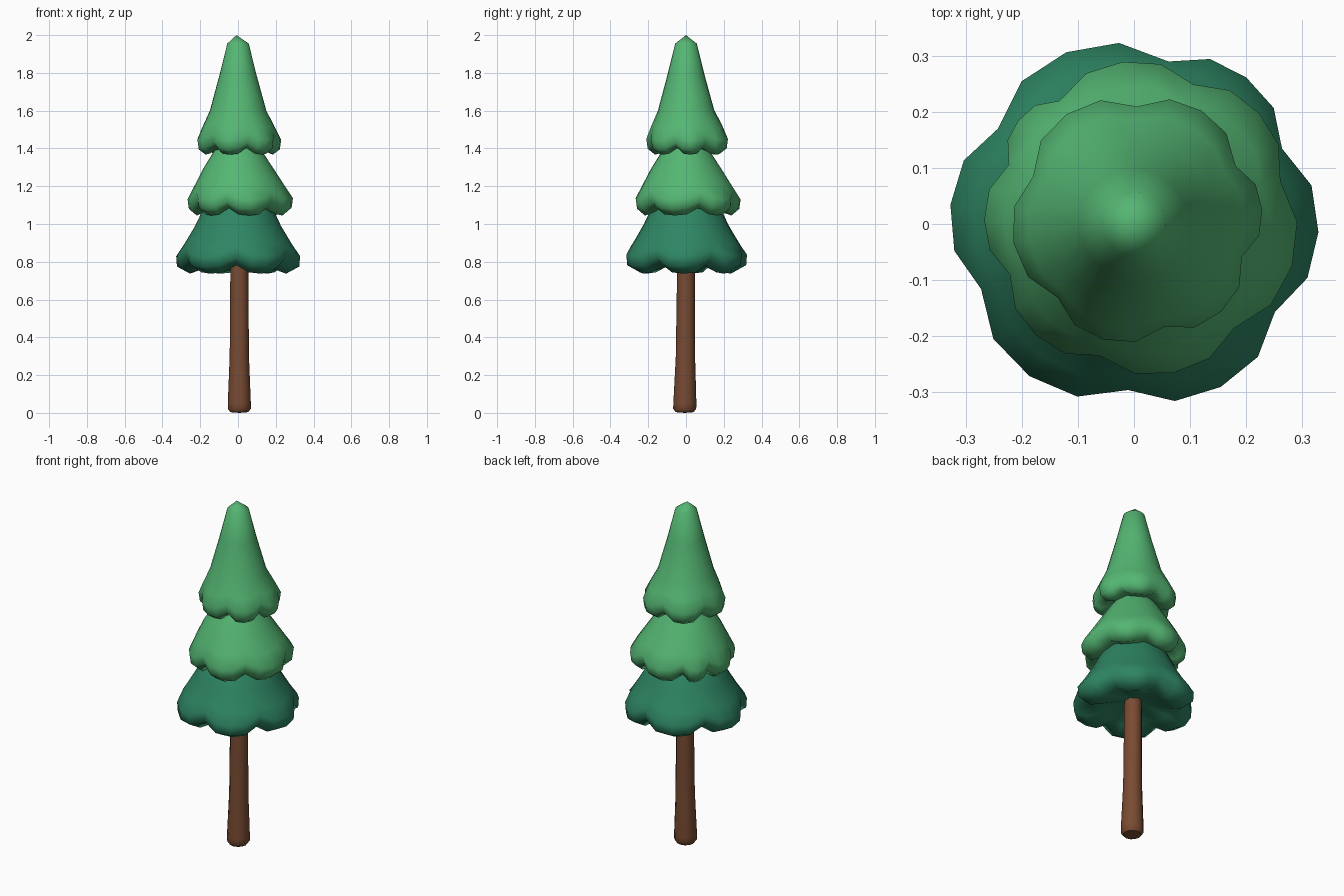
import bpy, bmesh, math

if "Cube" in bpy.data.objects:
    bpy.data.objects.remove(bpy.data.objects["Cube"])


def material(name, rgb):
    m = bpy.data.materials.new(name)
    m.diffuse_color = (*rgb, 1)
    m.use_nodes = True
    m.node_tree.nodes["Principled BSDF"].inputs["Base Color"].default_value = m.diffuse_color
    return m


LIGHT = material("light green", (0.089, 0.468, 0.171))
DARK = material("dark green", (0.027, 0.235, 0.125))
BROWN = material("bark brown", (0.19, 0.07, 0.032))


def build(name, rings, mat, top, bottom, angle):
    """Bridge rings of points (top to bottom) and close both ends to a point."""
    bm = bmesh.new()
    rows = [[bm.verts.new(p) for p in ring] for ring in rings]
    n = len(rows[0])
    for a, b in zip(rows, rows[1:]):
        for i in range(n):
            j = (i + 1) % n
            bm.faces.new((a[i], b[i], b[j], a[j]))
    for row, tip in ((rows[0], top), (rows[-1], bottom)):
        v = bm.verts.new(tip)
        for i in range(n):
            bm.faces.new((row[i], row[(i + 1) % n], v))
    bmesh.ops.recalc_face_normals(bm, faces=bm.faces)
    mesh = bpy.data.meshes.new(name)
    bm.to_mesh(mesh)
    bm.free()
    mesh.materials.append(mat)
    ob = bpy.data.objects.new(name, mesh)
    bpy.context.collection.objects.link(ob)
    bpy.context.view_layer.objects.active = ob
    ob.select_set(True)
    bpy.ops.object.shade_smooth_by_angle(angle=math.radians(angle))
    ob.select_set(False)


def tier(name, notches, profile, top, bottom, centre, depth, lift, mat):
    """Scalloped foliage skirt; profile rows are (radius, z, scallop weight)."""
    rings = []
    for r, z, w in profile:
        ring = []
        for i, a0 in enumerate(notches):
            a1 = notches[i + 1] if i + 1 < len(notches) else notches[0] + 360
            for k in range(4):
                t = k / 4
                ang = math.radians(a0 + (a1 - a0) * t)
                dip = w * (1 - math.sin(math.pi * t) ** 0.5)
                rad = r * (1 - depth * dip)
                ring.append((centre[0] * w + rad * math.cos(ang),
                             centre[1] * w + rad * math.sin(ang),
                             z + lift * dip))
        rings.append(ring)
    build(name, rings, mat, top, bottom, 80)


# Top cone of foliage
tier("top_foliage", [28, 90, 158, 225, 284, 340],
     [(0.057, 1.955, 0), (0.098, 1.79, 0), (0.15, 1.6, 0.1), (0.194, 1.51, 0.6),
      (0.224, 1.445, 1), (0.217, 1.395, 1), (0.18, 1.367, 1), (0.13, 1.39, 0.5)],
     (-0.008, 0, 2.0), (0, 0, 1.42), (0.005, 0.01), 0.11, 0.035, LIGHT)

# Middle skirt
tier("middle_foliage", [15, 69, 125, 158, 203, 253, 310],
     [(0.08, 1.45, 0), (0.125, 1.39, 0), (0.188, 1.29, 0.15), (0.24, 1.2, 0.6),
      (0.281, 1.13, 1), (0.274, 1.08, 1), (0.232, 1.045, 1), (0.17, 1.07, 0.5)],
     (0, 0, 1.47), (0, 0, 1.12), (0.014, 0.01), 0.09, 0.04, LIGHT)

# Bottom skirt
tier("bottom_foliage", [27, 78, 145, 203, 268, 328],
     [(0.12, 1.15, 0), (0.185, 1.08, 0), (0.228, 0.99, 0.2), (0.288, 0.89, 0.7),
      (0.329, 0.83, 1), (0.325, 0.775, 1), (0.255, 0.737, 1), (0.18, 0.765, 0.5)],
     (0, 0, 1.18), (0, 0, 0.83), (0, 0), 0.1, 0.045, DARK)

# Trunk: slightly flared and offset towards the base
trunk = []
for r, z, cy in [(0.046, 0.9, 0.0), (0.048, 0.7, 0.0), (0.051, 0.3, -0.003),
                 (0.061, 0.05, -0.006), (0.061, 0.022, -0.007), (0.048, 0.004, -0.007)]:
    trunk.append([(0.007 + r * math.cos(math.tau * i / 12),
                   cy + r * math.sin(math.tau * i / 12), z) for i in range(12)])
build("trunk", trunk, BROWN, (0.007, 0, 0.9), (0.007, -0.007, 0), 50)
